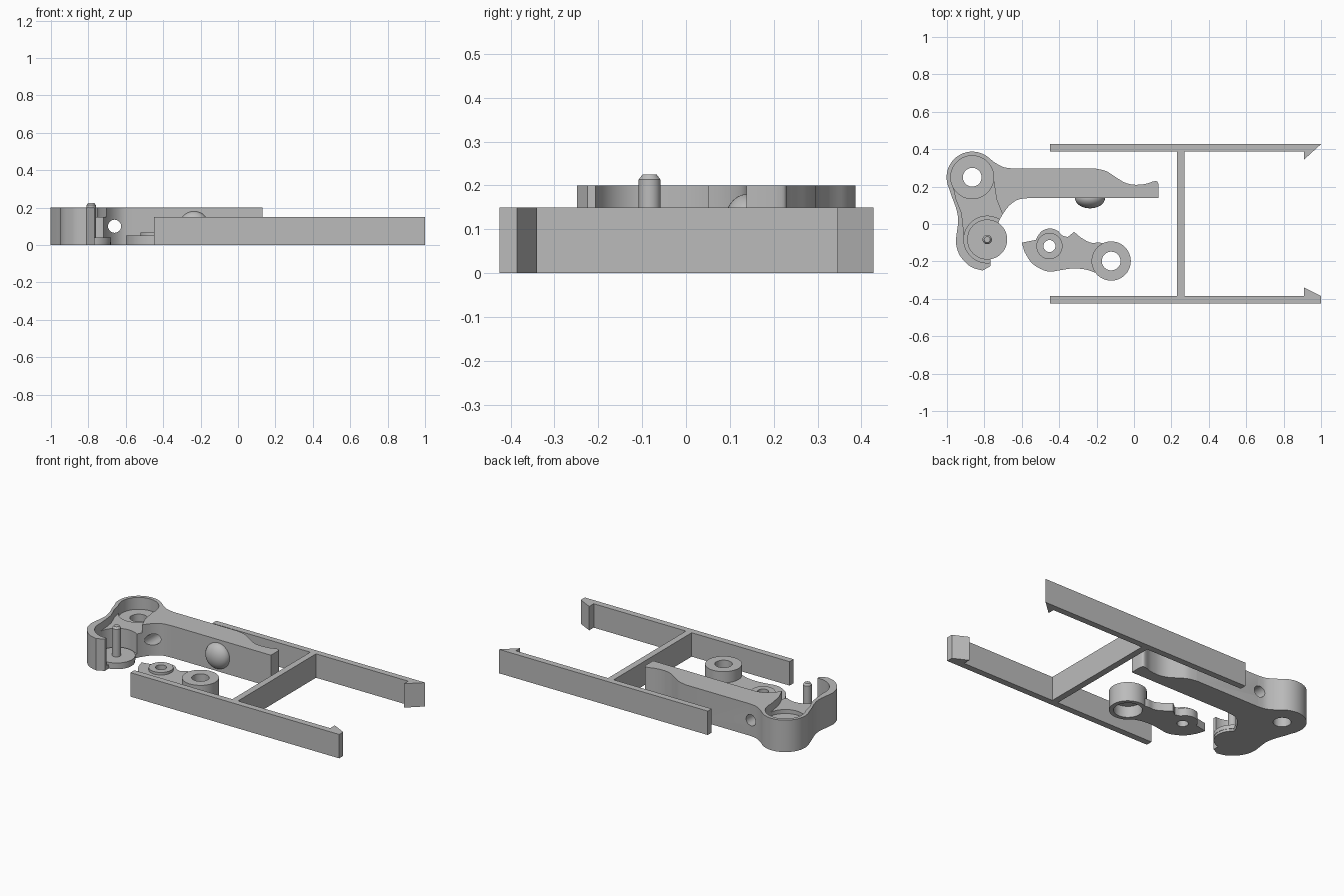
import bpy, bmesh, math
from mathutils import Matrix

if "Cube" in bpy.data.objects:
    bpy.data.objects.remove(bpy.data.objects["Cube"])

grey = bpy.data.materials.new("plain grey")
grey.diffuse_color = (0.5, 0.5, 0.5, 1)
grey.use_nodes = True
grey.node_tree.nodes["Principled BSDF"].inputs["Base Color"].default_value = grey.diffuse_color


def finish(name, bm):
    bmesh.ops.recalc_face_normals(bm, faces=bm.faces)
    me = bpy.data.meshes.new(name)
    bm.to_mesh(me)
    bm.free()
    ob = bpy.data.objects.new(name, me)
    bpy.context.collection.objects.link(ob)
    me.materials.append(grey)
    return ob


def prism(name, pts, z0, z1):
    bm = bmesh.new()
    low = [bm.verts.new((x, y, z0)) for x, y in pts]
    top = [bm.verts.new((x, y, z1)) for x, y in pts]
    bm.faces.new(low[::-1])
    bm.faces.new(top)
    n = len(pts)
    for i in range(n):
        j = (i + 1) % n
        bm.faces.new((low[i], low[j], top[j], top[i]))
    return finish(name, bm)


def arc(cx, cy, r, a0, a1, n=24):
    return [(cx + r * math.cos(math.radians(a0 + (a1 - a0) * i / n)),
             cy + r * math.sin(math.radians(a0 + (a1 - a0) * i / n))) for i in range(n + 1)]


def disc(name, cx, cy, r, z0, z1, n=48):
    return prism(name, arc(cx, cy, r, 0, 360, n)[:-1], z0, z1)


def curve(p, n=5):
    """Smooth open curve through the points."""
    out = []
    for i in range(len(p) - 1):
        a, b, c, d = p[max(i - 1, 0)], p[i], p[i + 1], p[min(i + 2, len(p) - 1)]
        for k in range(n):
            t = k / n
            out.append(tuple(0.5 * (2 * b[m] + (c[m] - a[m]) * t
                       + (2 * a[m] - 5 * b[m] + 4 * c[m] - d[m]) * t * t
                       + (3 * b[m] - a[m] - 3 * c[m] + d[m]) * t ** 3) for m in (0, 1)))
    return out + [p[-1]]


def boolean(ob, tool, op='DIFFERENCE'):
    tool.hide_render = True
    mod = ob.modifiers.new("cut", 'BOOLEAN')
    mod.operation, mod.object, mod.solver = op, tool, 'EXACT'
    bpy.context.view_layer.objects.active = ob
    bpy.ops.object.modifier_apply(modifier=mod.name)
    bpy.data.objects.remove(tool)


# Frame: two hooked rails and a cross bar
prism("rail_back", [(-.45, .427), (-.45, .388), (.91, .388), (.91, .345), (1, .427)], 0, .15)
prism("rail_front", [(-.45, -.425), (1, -.425), (1, -.385), (.91, -.34),
                     (.91, -.385), (-.45, -.385)], 0, .15)
prism("cross_bar", [(.23, -.386), (.27, -.386), (.27, .389), (.23, .389)], 0, .15)

# Lever body outline
PX, PY = -.865, .25      # pocket centre
LX, LY = -.785, -.083    # lobe centre
outline = [(.132, .138)]
outline += curve([(.132, .205), (.125, .226), (.105, .228), (.06, .214), (0, .21), (-.05, .222),
                  (-.1, .252), (-.15, .283), (-.21, .297)])
outline += curve([(-.65, .297), (-.70, .305), (-.745, .329)])
outline += arc(PX, PY, .137, 45, 205, 32)
outline += curve([(-.972, .14), (-.95, .08), (-.94, .02), (-.948, -.05), (-.952, -.1), (-.94, -.15),
                  (-.915, -.19), (-.87, -.23), (-.81, -.249)])
outline += [(-.767, -.225)]
outline += arc(LX, LY, .105, -80, 55)
outline += curve([(-.722, .015), (-.70, .055), (-.665, .1), (-.62, .13), (-.56, .139)])
lever = prism("lever", outline, 0, .2)

# Lever pockets and holes
boolean(lever, disc("cut", PX, PY, .115, .125, .3))
boolean(lever, prism("cut", [(-.975, .24), (-.95, .13), (-.922, .06), (-.915, .01), (-.908, -.08),
                             (-.66, -.08), (-.70, .045), (-.735, .13), (-.752, .24)], .15, .3))
boolean(lever, disc("cut", LX, LY, .125, .025, .3))
boolean(lever, disc("cut", PX, PY, .05, -.1, .3))
side_hole = disc("cut", 0, 0, .035, -.2, .2, 32)
side_hole.data.transform(Matrix.Translation((-.66, .22, .1)) @ Matrix.Rotation(math.pi / 2, 4, 'X'))
boolean(lever, side_hole)

# Pivot disc and chamfered pin
disc("pivot_disc", LX, LY, .107, .015, .04)
disc("pivot_pin", LX, LY, .025, .03, .213, 32)
bm = bmesh.new()
bmesh.ops.create_cone(bm, cap_ends=True, segments=32, radius1=.025, radius2=.016, depth=.012,
                      matrix=Matrix.Translation((LX, LY, .219)))
finish("pin_tip", bm)

# Rounded bump on the front of the arm
bm = bmesh.new()
bmesh.ops.create_uvsphere(bm, u_segments=32, v_segments=16, radius=.08)
bmesh.ops.transform(bm, verts=bm.verts,
                    matrix=Matrix.Translation((-.235, .138, .1)) @ Matrix.Diagonal((1, .68, 1, 1)))
finish("arm_bump", bm)

# Link plate with raised boss and eye
BX, BY, EX, EY = -.452, -.118, -.122, -.198
link_pts = curve([(-.6, -.1), (-.56, -.092), (-.525, -.085)])
link_pts += curve([(-.515, -.065), (-.49, -.036), (-.45, -.024), (-.41, -.035), (-.385, -.06),
                   (-.355, -.07)])
link_pts += curve([(-.32, -.042), (-.28, -.075), (-.23, -.1), (-.18, -.1), (-.122, -.12)])
link_pts += curve([(-.122, -.28), (-.2, -.262), (-.26, -.243), (-.33, -.238), (-.4, -.248),
                   (-.45, -.255), (-.5, -.24), (-.55, -.205), (-.585, -.15)])
link = prism("link", link_pts, 0, .05)
boolean(link, disc("eye", EX, EY, .105, 0, .12), 'UNION')
boolean(link, disc("boss", BX, BY, .07, .02, .066), 'UNION')
boolean(link, disc("cut", BX, BY, .032, -.1, .3, 32))
boolean(link, disc("cut", EX, EY, .05, -.1, .3))
boolean(link, disc("cut", EX, EY, .08, -.1, .07))

# Smooth the rounded walls, keep the edges crisp
for ob in bpy.context.scene.objects:
    bpy.ops.object.select_all(action='DESELECT')
    ob.select_set(True)
    bpy.context.view_layer.objects.active = ob
    bpy.ops.object.shade_smooth_by_angle(angle=math.radians(30))
